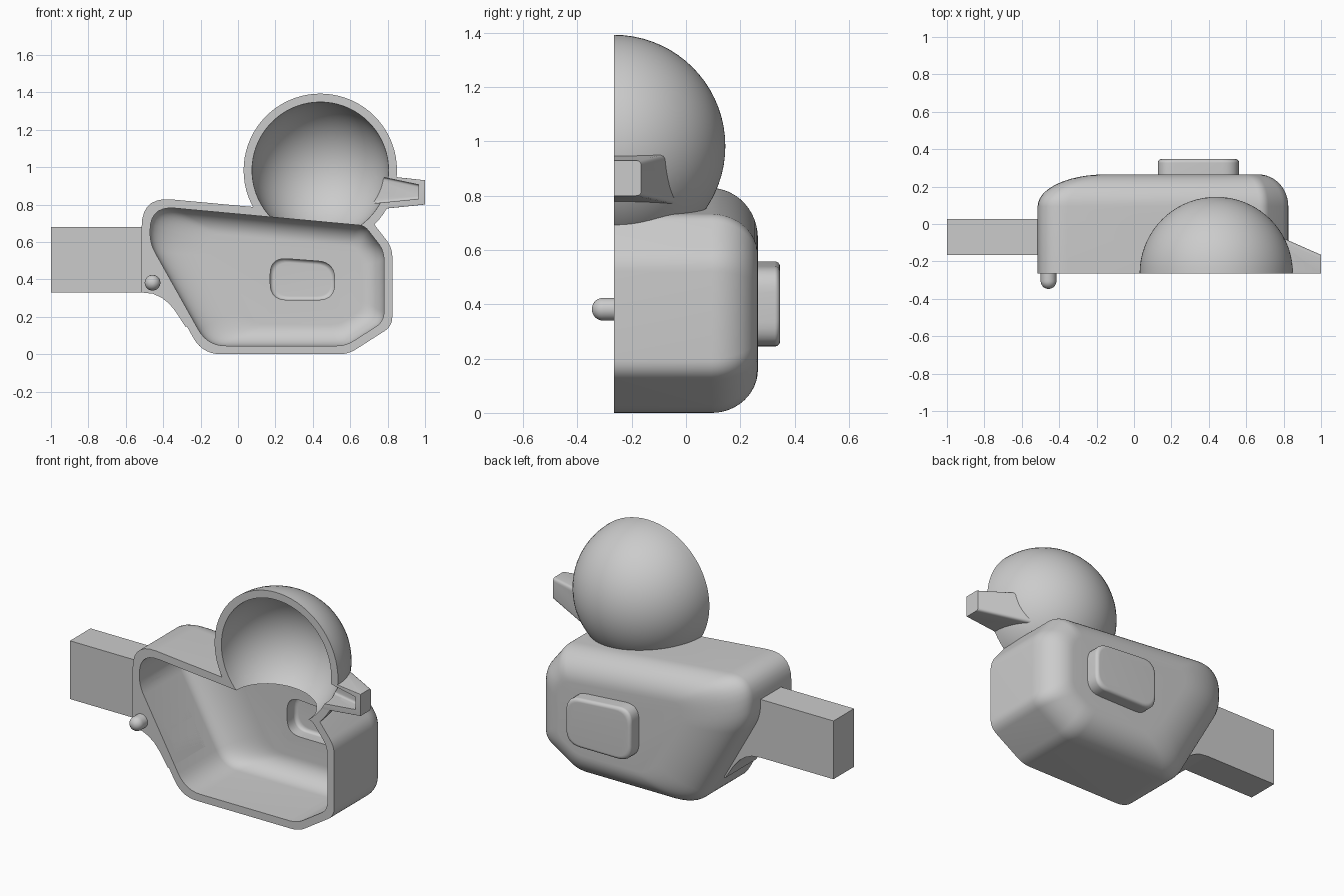
import bpy, bmesh
from math import sin, cos, pi, radians
from mathutils import Vector, Matrix

if "Cube" in bpy.data.objects:
    bpy.data.objects.remove(bpy.data.objects["Cube"], do_unlink=True)

FRONT = -0.265   # open cut plane
OPEN = -0.4      # cavities start ahead of the cut plane
BACK = 0.265
WALL = 0.045
ROUND = 0.17     # depth of the fillet around the back of the body

grey = bpy.data.materials.new("plain_grey")
grey.use_nodes = True
grey.diffuse_color = (0.6, 0.6, 0.6, 1)
grey.node_tree.nodes["Principled BSDF"].inputs["Base Color"].default_value = (0.6, 0.6, 0.6, 1)


def finish(name, bm):
    bmesh.ops.recalc_face_normals(bm, faces=bm.faces)
    mesh = bpy.data.meshes.new(name)
    bm.to_mesh(mesh)
    bm.free()
    mesh.materials.append(grey)
    ob = bpy.data.objects.new(name, mesh)
    bpy.context.collection.objects.link(ob)
    return ob


def loft(name, rings):
    """Closed solid through rings with equal point counts."""
    bm = bmesh.new()
    loops = [[bm.verts.new(p) for p in ring] for ring in rings]
    for a, b in zip(loops, loops[1:]):
        for i in range(len(a)):
            j = (i + 1) % len(a)
            bm.faces.new((a[i], a[j], b[j], b[i]))
    bm.faces.new(loops[0])
    bm.faces.new(loops[-1])
    return finish(name, bm)


def inset(pts, dist):
    """Inward offset of a counter-clockwise outline, one distance per edge."""
    pts = [Vector(p) for p in pts]
    out = []
    for i, p in enumerate(pts):
        u = (p - pts[i - 1]).normalized()
        v = (pts[(i + 1) % len(pts)] - p).normalized()
        n, m = Vector((-u.y, u.x)), Vector((-v.y, v.x))
        c, d, e = n.dot(m), dist[i - 1], dist[i]
        out.append(p + ((d - c * e) * n + (e - c * d) * m) / (1 - c * c))
    return out


def rounded(pts, trims, steps=7):
    """Round each corner; neighbours share short edges in proportion."""
    pts = [Vector(p) for p in pts]
    out = []
    for i, p in enumerate(pts):
        j = (i + 1) % len(pts)
        a, b = pts[i - 1] - p, pts[j] - p
        t = trims[i] * min(1, 0.95 * a.length / (trims[i] + trims[i - 1]),
                           0.95 * b.length / (trims[i] + trims[j]))
        s, e = p + a.normalized() * t, p + b.normalized() * t
        for k in range(steps + 1):
            f = k / steps
            out.append(s * (1 - f) ** 2 + p * 2 * f * (1 - f) + e * f * f)
    return out


def pillow(name, pts, trims, start, end, base, spread, depth):
    """Outline extruded along y; its far edge rounds inward from base to spread."""
    levels = [(start, 0)]
    for k in range(13):
        a = k / 12 * pi / 2
        levels.append((end - depth + depth * sin(a), 1 - cos(a)))
    rings = []
    for y, f in levels:
        dist = [base + (s - base) * f for s in spread]
        rings.append([(p.x, y, p.y) for p in rounded(inset(pts, dist), trims)])
    return loft(name, rings)


def prism(name, pts, y0, y1):
    return loft(name, [[(x, y, z) for x, z in pts] for y in (y0, y1)])


def sphere(name, radius, half):
    bm = bmesh.new()
    bmesh.ops.create_uvsphere(bm, u_segments=72, v_segments=36, radius=radius)
    bm.transform(Matrix.Rotation(radians(-90), 4, 'X'))
    if half:
        bmesh.ops.delete(bm, geom=[v for v in bm.verts if v.co.y < -1e-4], context='VERTS')
        bmesh.ops.holes_fill(bm, edges=[e for e in bm.edges if e.is_boundary], sides=0)
    bm.transform(Matrix.Translation((0.44, FRONT, 0.983)))
    return finish(name, bm)


def beak_shape(name, sections, y0, trim):
    """Tapered block along x; sections are (x, depth y, low z, high z)."""
    rings = []
    for x, y, lo, hi in sections:
        outline = rounded([(y0, lo), (y, lo), (y, hi), (y0, hi)], [0.001, trim, trim, 0.001], 4)
        rings.append([(x, p.x, p.y) for p in outline])
    return loft(name, rings)


# Body outline (x, z), counter-clockwise, corner rounding, and fillet width per edge
body_pts = [(-0.19, 0), (0.59, 0), (0.825, 0.15), (0.825, 0.57),
            (0.70, 0.73), (-0.515, 0.842), (-0.515, 0.58)]
body_trims = [0.1, 0.05, 0.05, 0.05, 0.03, 0.16, 0.07]
body_spread = [0.16, 0.16, 0.16, 0.16, 0.16, 0.36, 0.3]
wing_pts = [(0.127, 0.245), (0.562, 0.245), (0.562, 0.533), (0.127, 0.565)]
wing_trims = [0.09] * 4

# Outer solids
body = pillow("body", body_pts, body_trims, FRONT, BACK, 0, body_spread, ROUND)
head = sphere("head", 0.41, True)
beak = beak_shape("beak", [(0.66, -0.015, 0.765, 0.967), (1, -0.165, 0.80, 0.93)], FRONT, 0.02)
wing = pillow("wing", wing_pts, wing_trims, 0.2, 0.347, 0, [0.02] * 4, 0.02)
handle = prism("handle", [(-1, 0.33), (-0.3, 0.33), (-0.3, 0.68), (-1, 0.68)], -0.167, 0.028)
bracket = prism("handle_bracket", [(-0.515, 0.33), (-0.455, 0.323), (-0.41, 0.303), (-0.37, 0.272),
                                   (-0.335, 0.23), (-0.28, 0.145), (-0.2, 0.2), (-0.3, 0.66),
                                   (-0.515, 0.66)], FRONT, 0.028)

# Hollows
cutters = [
    pillow("body_cavity", body_pts, body_trims, OPEN, BACK - WALL, WALL, body_spread, ROUND - WALL),
    sphere("head_cavity", 0.365, False),
    beak_shape("beak_cavity", [(0.66, -0.09, 0.80, 0.97), (0.965, -0.205, 0.83, 0.906)], OPEN, 0.015),
    pillow("wing_cavity", wing_pts, wing_trims, 0.1, 0.302, WALL, [0.065] * 4, 0.02),
]

# Locating peg with a domed tip
peg_r = 0.042
levels = [(FRONT + 0.02, peg_r)]
levels += [(-0.305 - peg_r * sin(a), peg_r * cos(a)) for a in [k * pi / 18 for k in range(9)]]
peg = loft("locating_peg", [[(-0.457 + r * cos(t), y, 0.382 + r * sin(t))
                             for t in [i * pi / 16 for i in range(32)]]
                            for y, r in levels])

# Hollow out every part with every cavity
for ob in (body, head, beak, wing, handle, bracket):
    bpy.context.view_layer.objects.active = ob
    for cutter in cutters:
        mod = ob.modifiers.new(cutter.name, 'BOOLEAN')
        mod.operation = 'DIFFERENCE'
        mod.solver = 'EXACT'
        mod.object = cutter
        bpy.ops.object.modifier_apply(modifier=mod.name)

for cutter in cutters:
    bpy.data.objects.remove(cutter, do_unlink=True)

# Smooth the curved surfaces, keep the rims crisp
bpy.ops.object.select_all(action='DESELECT')
for ob in (body, head, beak, wing, handle, bracket, peg):
    ob.select_set(True)
bpy.context.view_layer.objects.active = body
bpy.ops.object.shade_smooth_by_angle(angle=radians(30))
